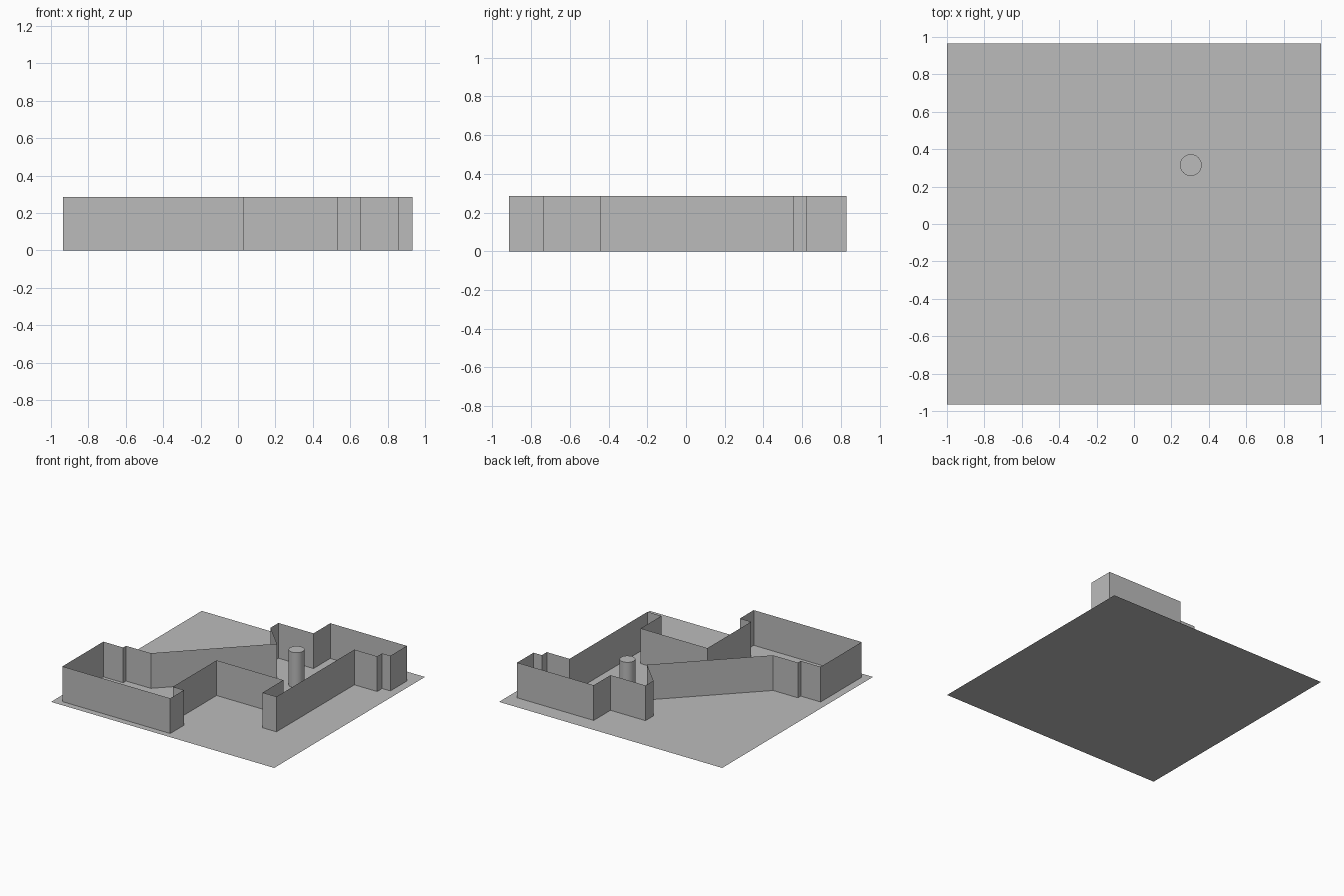
import bpy
import bmesh

cube = bpy.data.objects.get("Cube")
if cube:
    bpy.data.objects.remove(cube, do_unlink=True)

WALL_HEIGHT = 0.285

# One plain grey for everything
grey = bpy.data.materials.new("plain_grey")
grey.use_nodes = True
grey.diffuse_color = (0.5, 0.5, 0.5, 1)
grey.node_tree.nodes["Principled BSDF"].inputs["Base Color"].default_value = (0.5, 0.5, 0.5, 1)


def make_object(name, bm):
    mesh = bpy.data.meshes.new(name)
    bm.to_mesh(mesh)
    bm.free()
    mesh.materials.append(grey)
    obj = bpy.data.objects.new(name, mesh)
    bpy.context.collection.objects.link(obj)
    return obj


# Ground plate: a single flat sheet
bm = bmesh.new()
bm.faces.new([bm.verts.new((x, y, 0)) for x, y in
              ((-1, -0.965), (1, -0.965), (1, 0.965), (-1, 0.965))])
make_object("ground_plate", bm)

# Outer walls: thin open-topped sheets following the plan, counter-clockwise
plan = [
    (-0.935, -0.913), (0.032, -0.913), (0.032, -0.737), (-0.068, -0.737),
    (-0.068, -0.177), (0.53, -0.177), (0.53, -0.442), (0.654, -0.442),
    (0.654, 0.556), (0.858, 0.556), (0.858, 0.62), (0.932, 0.62),
    (0.932, 0.83), (0.246, 0.83), (0.246, 0.615), (-0.068, 0.615),
    (-0.068, 0.512), (0.13, 0.314), (-0.535, -0.352), (-0.757, -0.352),
    (-0.757, -0.388), (-0.935, -0.388),
]
bm = bmesh.new()
low = [bm.verts.new((x, y, 0)) for x, y in plan]
high = [bm.verts.new((x, y, WALL_HEIGHT)) for x, y in plan]
for i in range(len(plan)):
    j = (i + 1) % len(plan)
    bm.faces.new((low[i], low[j], high[j], high[i]))
make_object("outer_walls", bm)

# Round pillar inside the walls
bpy.ops.mesh.primitive_cylinder_add(vertices=32, radius=0.058, depth=WALL_HEIGHT,
                                    location=(0.304, 0.315, WALL_HEIGHT / 2))
pillar = bpy.context.object
pillar.name = "round_pillar"
pillar.data.materials.append(grey)
bpy.ops.object.shade_smooth_by_angle()
